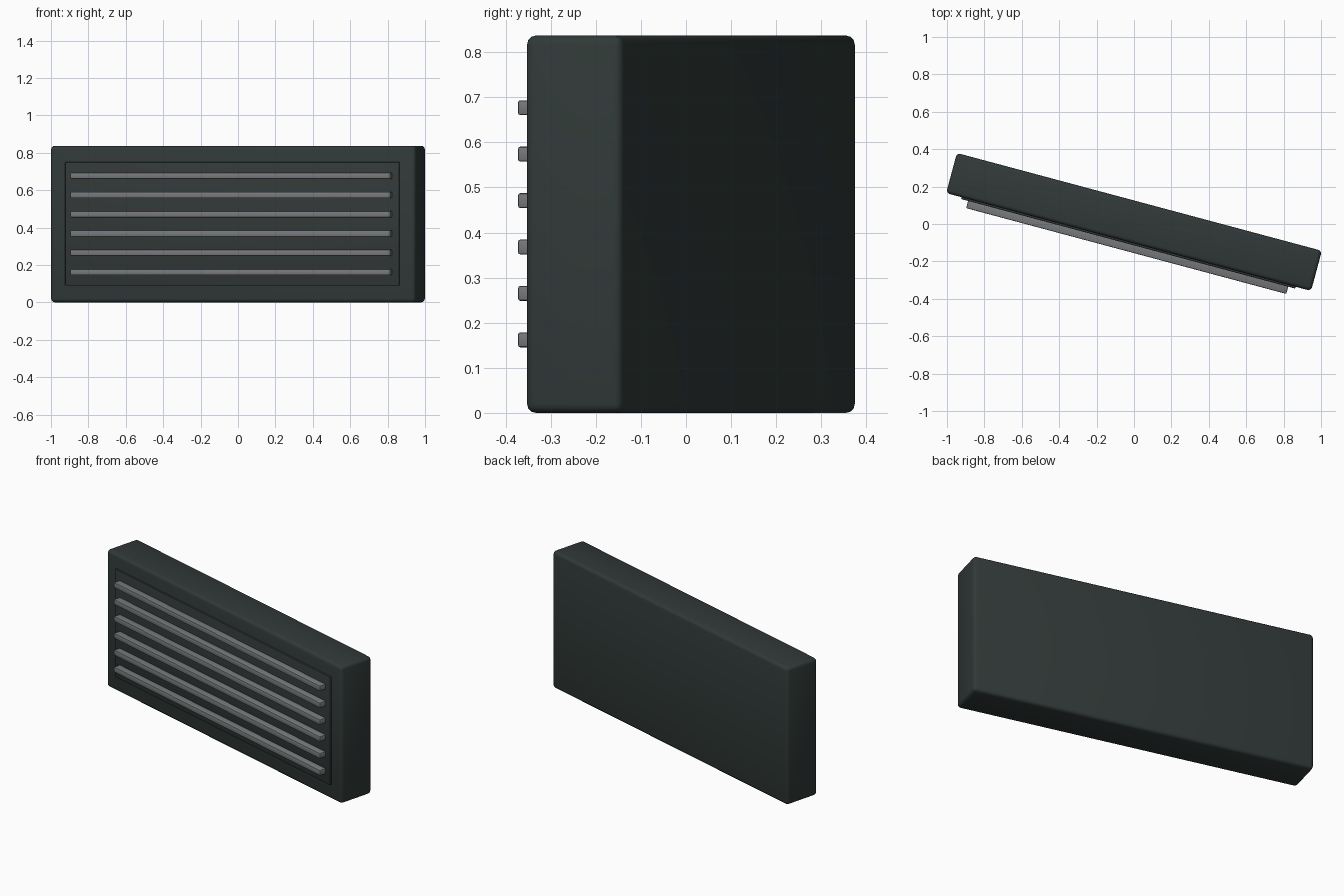
import bpy
import math
from mathutils import Matrix, Vector

default = bpy.data.objects.get("Cube")
if default:
    bpy.data.objects.remove(default, do_unlink=True)


def make_material(name, rgb):
    mat = bpy.data.materials.new(name)
    mat.use_nodes = True
    color = (*rgb, 1.0)
    mat.diffuse_color = color
    mat.node_tree.nodes["Principled BSDF"].inputs["Base Color"].default_value = color
    return mat


casing_green = make_material("dark_green_grey", (0.030, 0.041, 0.039))
panel_grey = make_material("dark_panel_grey", (0.032, 0.040, 0.039))
slat_grey = make_material("mid_grey", (0.185, 0.192, 0.202))

# The whole unit is turned about the vertical axis
TURN = Matrix.Translation((0, 0.011, 0)) @ Matrix.Rotation(math.radians(-15), 4, "Z")

LENGTH, DEPTH, HEIGHT = 2.02, 0.222, 0.837
FRONT = -DEPTH / 2


def rounded_box(name, size, center, radius, segments, mat):
    """Bevelled box placed in the turned frame of the unit."""
    bpy.ops.mesh.primitive_cube_add(size=1)
    obj = bpy.context.object
    obj.name = name
    obj.data.transform(Matrix.Diagonal((*size, 1)))
    obj.matrix_world = TURN @ Matrix.Translation(Vector(center))
    obj.data.materials.append(mat)
    bevel = obj.modifiers.new("Rounded edges", "BEVEL")
    bevel.width = radius
    bevel.segments = segments
    bpy.ops.object.modifier_apply(modifier=bevel.name)
    bpy.ops.object.shade_smooth_by_angle(angle=math.radians(40))
    return obj


# Casing
rounded_box("casing", (LENGTH, DEPTH, HEIGHT), (0, 0, HEIGHT / 2), 0.02, 3, casing_green)

# Thin raised front panel
rounded_box("front_panel", (1.85, 0.03, 0.66), (0, FRONT + 0.005, 0.42), 0.004, 2, panel_grey)

# Horizontal slats
for i in range(6):
    rounded_box(f"slat_{i + 1}", (1.772, 0.06, 0.033),
                (0, FRONT - 0.02, 0.162 + i * 0.103), 0.005, 2, slat_grey)
